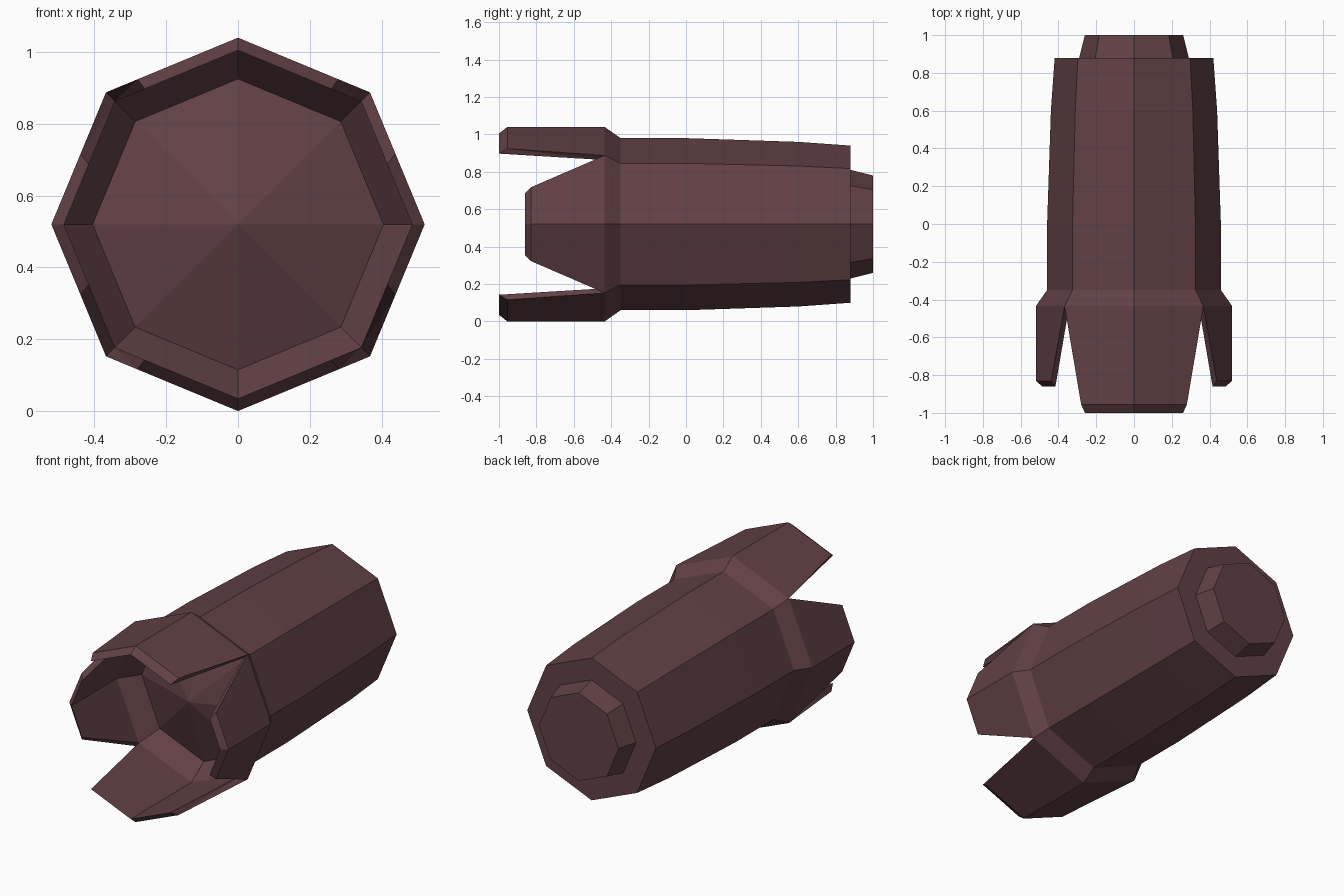
import bpy
import bmesh
from math import sin, cos, pi, tan

cube = bpy.data.objects.get("Cube")
if cube:
    bpy.data.objects.remove(cube, do_unlink=True)

SIDES = 8
CENTRE_Z = 0.52
OUTER, INNER, ROOT = 0.52, 0.485, -0.435   # claw radii and where claws begin
SLOPE = tan(pi / 8)                        # fall-off along one octagon side

metal = bpy.data.materials.new("dull maroon metal")
metal.use_nodes = True
colour = (0.122, 0.052, 0.059, 1)
metal.diffuse_color = colour
bsdf = metal.node_tree.nodes["Principled BSDF"]
bsdf.inputs["Base Color"].default_value = colour
bsdf.inputs["Roughness"].default_value = 0.8


def finish(name, bm):
    bmesh.ops.recalc_face_normals(bm, faces=bm.faces)
    mesh = bpy.data.meshes.new(name)
    bm.to_mesh(mesh)
    bm.free()
    mesh.materials.append(metal)
    obj = bpy.data.objects.new(name, mesh)
    obj.location.z = CENTRE_Z
    bpy.context.collection.objects.link(obj)
    return obj


def lathe(name, profile):
    """Turn (radius, y) points into an eight-sided body around the y axis."""
    bm = bmesh.new()
    rings = []
    for r, y in profile:
        if r == 0:
            rings.append([bm.verts.new((0, y, 0))] * SIDES)
        else:
            rings.append([bm.verts.new((r * cos(2 * pi * i / SIDES), y,
                                        r * sin(2 * pi * i / SIDES)))
                          for i in range(SIDES)])
    for a, b in zip(rings, rings[1:]):
        for i in range(SIDES):
            j = (i + 1) % SIDES
            bm.faces.new(dict.fromkeys((a[i], a[j], b[j], b[i])))
    return finish(name, bm)


def claw(name, angle, shoulder_y, shoulder_half, tip_y, tip_half):
    """A tapering jaw covering two octagon sides, bevelled to a sharp tip."""
    bm = bmesh.new()

    def row(radius, y, half):
        points = [(-half, radius - half * SLOPE), (0, radius),
                  (half, radius - half * SLOPE)]
        return [bm.verts.new((u * cos(angle) + v * sin(angle), y,
                              v * cos(angle) - u * sin(angle)))
                for u, v in points]

    outer = row(OUTER, ROOT, OUTER * sin(pi / 4))
    shoulder = row(OUTER, shoulder_y, shoulder_half)
    tip = row(INNER, tip_y, tip_half)
    inner = row(INNER, ROOT, INNER * sin(pi / 4))
    for a, b in ((outer, shoulder), (shoulder, tip), (tip, inner)):
        for i in range(2):
            bm.faces.new((a[i], a[i + 1], b[i + 1], b[i]))
    for i in (0, 2):
        # side walls, split along the straight inner edge
        bm.faces.new((outer[i], shoulder[i], inner[i]))
        bm.faces.new((shoulder[i], tip[i], inner[i]))
    # hidden root closes the solid
    for i in range(2):
        bm.faces.new((inner[i], inner[i + 1], outer[i + 1], outer[i]))
    return finish(name, bm)


# Casing with flared collar, recessed front cone and flat back
lathe("casing", [(0, -0.46), (0.405, -0.32), (INNER, ROOT), (OUTER, ROOT),
                 (0.46, -0.35), (0.46, 0), (0.44, 0.6), (0.42, 0.88),
                 (0, 0.88)])

# Stub on the back
lathe("rear_stub", [(0.29, 0.88), (0.26, 1), (0, 1)])

# Long claws above and below, short claws at the sides
for name, angle in (("top_claw", 0), ("bottom_claw", pi)):
    claw(name, angle, -0.955, 0.28, -1, 0.26)
for name, angle in (("left_claw", pi / 2), ("right_claw", -pi / 2)):
    claw(name, angle, -0.83, 0.197, -0.86, 0.167)
